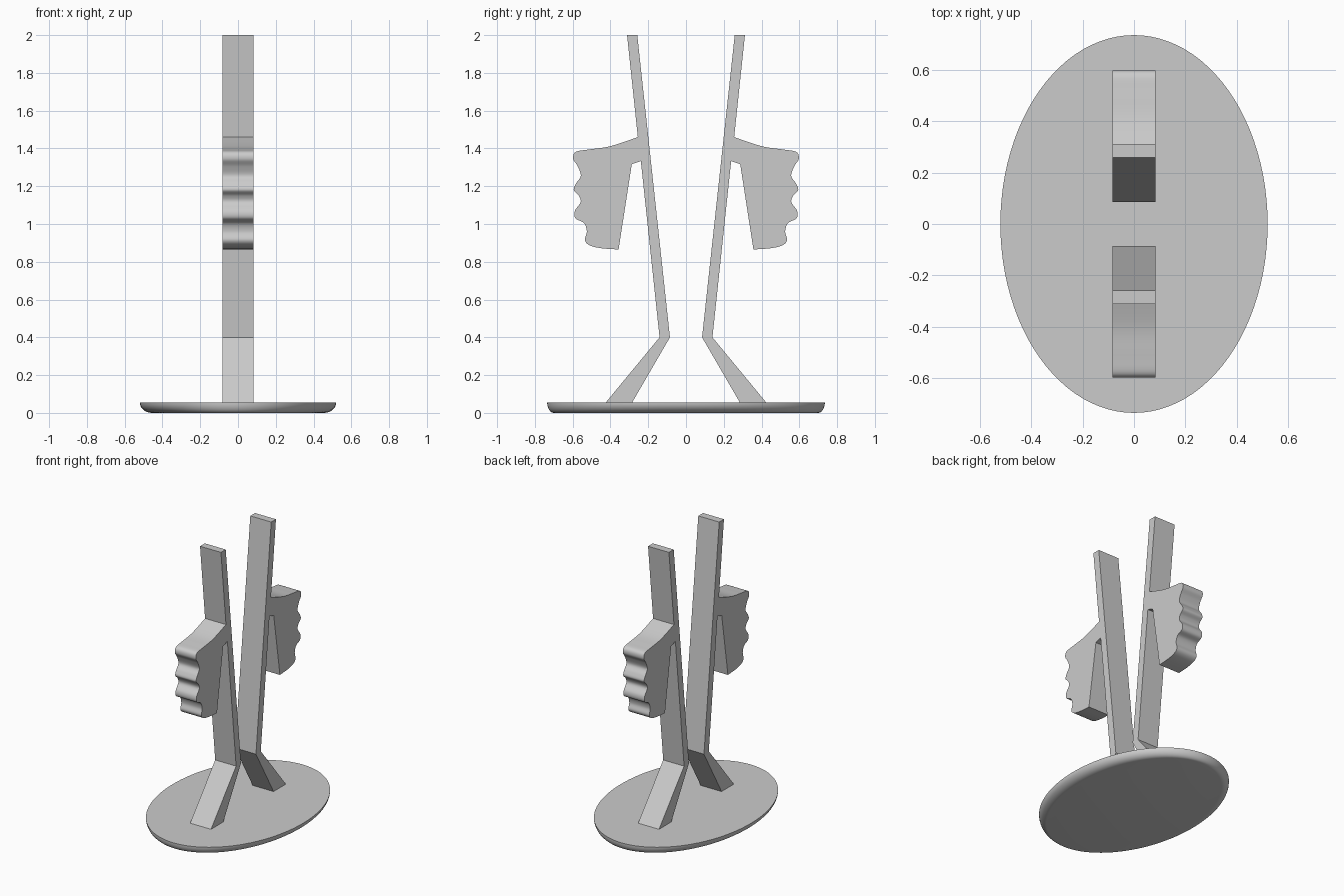
import bpy
import bmesh
import math
from mathutils import Vector

cube = bpy.data.objects.get("Cube")
if cube:
    bpy.data.objects.remove(cube, do_unlink=True)

grey = bpy.data.materials.new("plain grey")
grey.use_nodes = True
colour = (0.6, 0.6, 0.6, 1)
grey.diffuse_color = colour
grey.node_tree.nodes["Principled BSDF"].inputs["Base Color"].default_value = colour


def finish(bm, name, angle):
    """Turn a bmesh into a shaded, coloured object."""
    bmesh.ops.recalc_face_normals(bm, faces=bm.faces)
    mesh = bpy.data.meshes.new(name)
    bm.to_mesh(mesh)
    bm.free()
    mesh.materials.append(grey)
    obj = bpy.data.objects.new(name, mesh)
    bpy.context.collection.objects.link(obj)
    bpy.ops.object.select_all(action="DESELECT")
    obj.select_set(True)
    bpy.context.view_layer.objects.active = obj
    bpy.ops.object.shade_smooth_by_angle(angle=math.radians(angle))
    return obj


def spline(points, steps=6):
    """Smooth curve through the points."""
    pts = [Vector(p) for p in points]
    pts = [pts[0]] + pts + [pts[-1]]
    out = []
    for a, b, c, d in zip(pts, pts[1:], pts[2:], pts[3:]):
        for i in range(steps):
            t = i / steps
            out.append(0.5 * (2 * b + (c - a) * t + (2 * a - 5 * b + 4 * c - d) * t ** 2
                              + (3 * b - a - 3 * c + d) * t ** 3))
    return out + [pts[-1]]


# Oval base with a rounded underside
SEGMENTS, RINGS = 96, 8
bm = bmesh.new()
rings = []
for r in range(RINGS + 1):
    a = math.pi / 2 * r / RINGS
    rx, ry = 0.455 + 0.065 * math.sin(a), 0.7 + 0.035 * math.sin(a)
    z = 0.055 * (1 - math.cos(a))
    rings.append([bm.verts.new((rx * math.cos(t), ry * math.sin(t), z))
                  for t in (2 * math.pi * i / SEGMENTS for i in range(SEGMENTS))])
for low, high in zip(rings, rings[1:]):
    for i in range(SEGMENTS):
        j = (i + 1) % SEGMENTS
        bm.faces.new((low[i], low[j], high[j], high[i]))
bm.faces.new(rings[0])
bm.faces.new(rings[-1])
finish(bm, "oval_base", 35)

# Side outline (y, z) of one bent bar and its gripping hand
bar_foot = [(0.291, 0.045), (0.433, 0.045), (0.14, 0.4), (0.239, 1.333), (0.287, 1.317)]
hand = spline([(0.357, 0.865), (0.45, 0.872), (0.51, 0.887), (0.535, 0.915), (0.525, 0.96),
               (0.54, 1.005), (0.585, 1.03), (0.588, 1.07), (0.558, 1.115),
               (0.567, 1.15), (0.594, 1.18), (0.582, 1.215), (0.557, 1.255),
               (0.573, 1.305), (0.597, 1.345), (0.583, 1.382), (0.51, 1.395),
               (0.4, 1.412), (0.255, 1.46)])
bar_top = [(0.312, 2.0), (0.258, 2.0), (0.085, 0.4)]
outline = bar_foot + [tuple(p) for p in hand] + bar_top


def bar_with_hand(name, side):
    bm = bmesh.new()
    face = bm.faces.new([bm.verts.new((-0.083, side * y, z)) for y, z in outline])
    made = bmesh.ops.extrude_face_region(bm, geom=[face])["geom"]
    bmesh.ops.translate(bm, vec=(0.166, 0, 0),
                        verts=[g for g in made if isinstance(g, bmesh.types.BMVert)])
    caps = [f for f in bm.faces if len(f.verts) > 4]
    bmesh.ops.triangulate(bm, faces=caps)
    finish(bm, name, 30)


bar_with_hand("back_bar_and_hand", 1)
bar_with_hand("front_bar_and_hand", -1)
